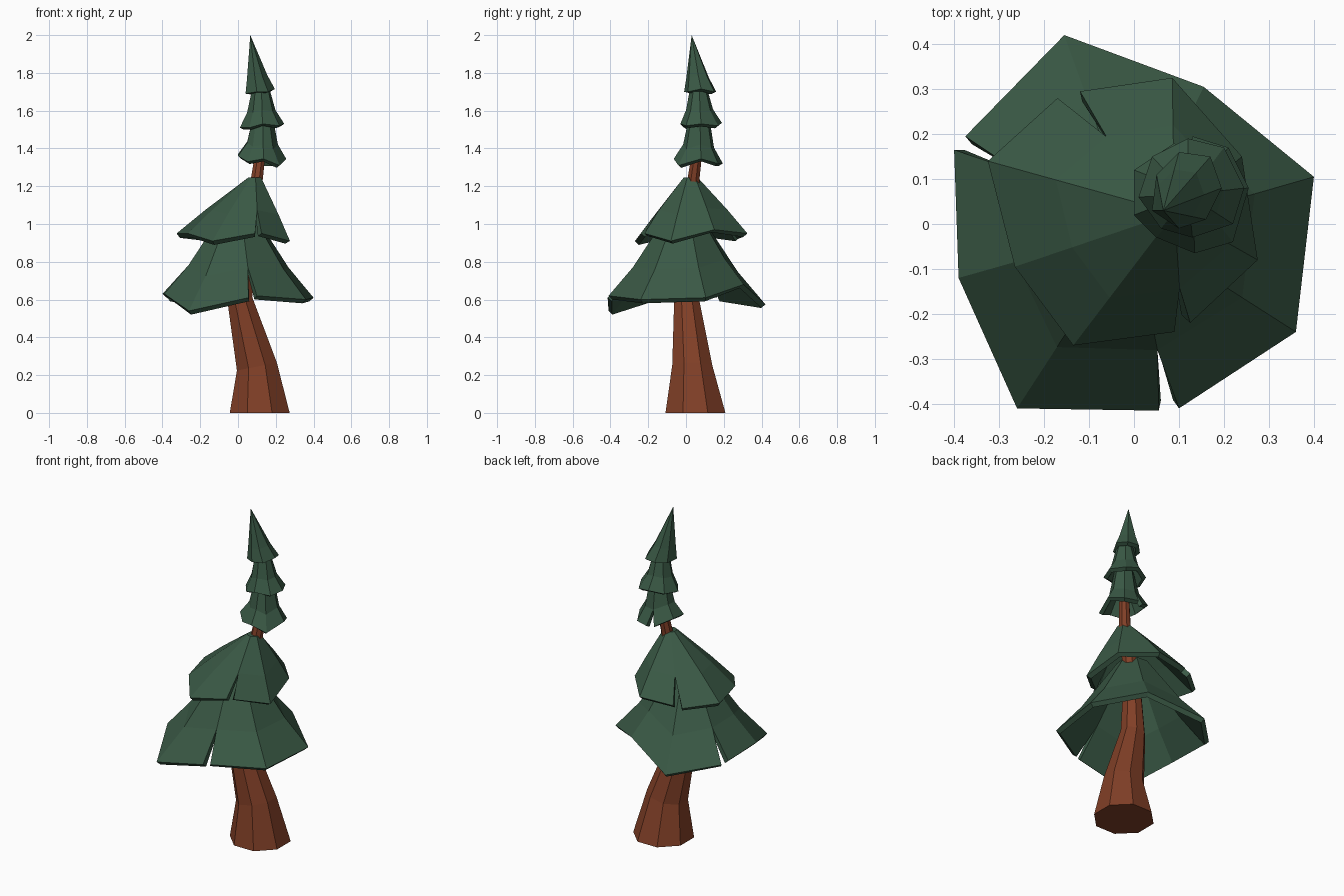
import bpy, bmesh, math
from mathutils import Vector

if "Cube" in bpy.data.objects:
    bpy.data.objects.remove(bpy.data.objects["Cube"])


def material(name, rgb):
    m = bpy.data.materials.new(name)
    m.diffuse_color = (*rgb, 1)
    m.use_nodes = True
    m.node_tree.nodes["Principled BSDF"].inputs["Base Color"].default_value = m.diffuse_color
    return m


BARK = material("bark brown", (0.22, 0.05, 0.02))
GREEN = material("needle green", (0.042, 0.10, 0.06))


def finish(name, bm, mat):
    me = bpy.data.meshes.new(name)
    bm.to_mesh(me)
    bm.free()
    ob = bpy.data.objects.new(name, me)
    bpy.context.collection.objects.link(ob)
    me.materials.append(mat)
    return ob


def trunk(name, rings, sides=8):
    """Loft of rings (x, y, z, radius, tilt)."""
    bm = bmesh.new()
    loops = []
    for x, y, z, r, tilt in rings:
        ring = []
        for i in range(sides):
            a = 2 * math.pi * (i + 0.5) / sides
            dx, dy = r * 1.04 * math.cos(a), r * 1.04 * math.sin(a)
            ring.append(bm.verts.new((x + dx, y + dy, z + tilt * dx)))
        loops.append(ring)
    for a, b in zip(loops, loops[1:]):
        for i in range(sides):
            j = (i + 1) % sides
            bm.faces.new((a[i], a[j], b[j], b[i]))
    bm.faces.new(loops[0][::-1])
    bm.faces.new(loops[-1])
    return finish(name, bm, BARK)


def skirt(name, rim, top, top_r, mid_xy, mid_z, thick, slits=()):
    """Bough layer: jagged rim, middle ring, top ring. A slit opens after each listed rim index."""
    bm = bmesh.new()
    top = Vector(top)
    n = len(rim)
    rim = [Vector(p) for p in rim]
    low = [bm.verts.new(p) for p in rim]
    mid, up = [None] * n, [None] * n
    for i in range(n):
        if (i - 1) % n in slits:
            continue
        p = (rim[i] + rim[(i + 1) % n]) / 2 if i in slits else rim[i]
        d = Vector((p.x - top.x, p.y - top.y, 0)).normalized()
        t = top + d * top_r
        m = t.lerp(p, mid_xy)
        m.z = p.z + (t.z - p.z) * mid_z
        mid[i], up[i] = bm.verts.new(m), bm.verts.new(t)
        if i in slits:
            mid[(i + 1) % n], up[(i + 1) % n] = mid[i], up[i]
    for i in range(n):
        j = (i + 1) % n
        if i not in slits:
            bm.faces.new((low[i], low[j], mid[j], mid[i]))
            bm.faces.new((mid[i], mid[j], up[j], up[i]))
    if top_r > 0:
        bm.faces.new([up[i] for i in range(n) if (i - 1) % n not in slits])
    else:
        bmesh.ops.remove_doubles(bm, verts=bm.verts[:], dist=1e-5)
    ob = finish(name, bm, GREEN)
    s = ob.modifiers.new("thickness", 'SOLIDIFY')
    s.thickness, s.offset = thick, -1
    return ob


# Curved trunk
trunk("trunk", [(0.115, 0.05, 0, 0.165, 0), (0.10, 0.033, 0.245, 0.11, 0.2),
                (0.01, 0.003, 0.60, 0.068, 0.2), (0.04, 0.03, 0.92, 0.046, 0),
                (0.10, 0.04, 1.24, 0.033, 0), (0.135, 0.075, 1.50, 0.024, 0)])

# Two wide lower layers with slits
skirt("lowest_boughs",
      [(0.10, -0.41, 0.62), (0.36, -0.24, 0.60), (0.40, 0.105, 0.61), (0.155, 0.305, 0.68),
       (-0.155, 0.42, 0.575), (-0.375, 0.195, 0.61), (-0.40, 0.165, 0.63),
       (-0.39, -0.12, 0.63), (-0.26, -0.41, 0.54), (0.055, -0.415, 0.61)],
      (0.0, -0.01, 1.05), 0.09, 0.58, 0.36, 0.03, (5, 9))
skirt("second_boughs",
      [(0.125, -0.22, 0.95), (0.275, -0.08, 0.91), (0.24, 0.15, 0.97), (0.085, 0.325, 0.95),
       (-0.12, 0.295, 0.94), (-0.17, 0.28, 0.93), (-0.325, 0.14, 0.95),
       (-0.265, -0.095, 0.95), (-0.135, -0.27, 0.91), (0.09, -0.24, 0.95)],
      (0.09, 0.025, 1.245), 0.038, 0.60, 0.42, 0.03, (4, 9))

# Three narrow layers at the top
skirt("third_boughs",
      [(0.0, 0.02, 1.36), (0.05, -0.03, 1.33), (0.135, -0.065, 1.345), (0.22, -0.04, 1.31),
       (0.255, 0.08, 1.345), (0.21, 0.17, 1.32), (0.13, 0.195, 1.32),
       (0.09, 0.18, 1.32), (0.0, 0.12, 1.37)],
      (0.13, 0.07, 1.56), 0.055, 0.38, 0.35, 0.025, (6,))
skirt("fourth_boughs",
      [(0.01, 0.06, 1.51), (0.06, -0.01, 1.51), (0.13, -0.03, 1.53), (0.22, 0.0, 1.52),
       (0.245, 0.08, 1.53), (0.20, 0.17, 1.52), (0.12, 0.19, 1.535), (0.04, 0.15, 1.52)],
      (0.12, 0.065, 1.74), 0.04, 0.45, 0.35, 0.025)
skirt("tip_boughs",
      [(0.04, 0.03, 1.69), (0.10, -0.01, 1.70), (0.16, 0.01, 1.70), (0.195, 0.08, 1.715),
       (0.17, 0.15, 1.70), (0.10, 0.16, 1.70), (0.05, 0.11, 1.69)],
      (0.065, 0.03, 2.0), 0, 0.70, 0.25, 0.025)
